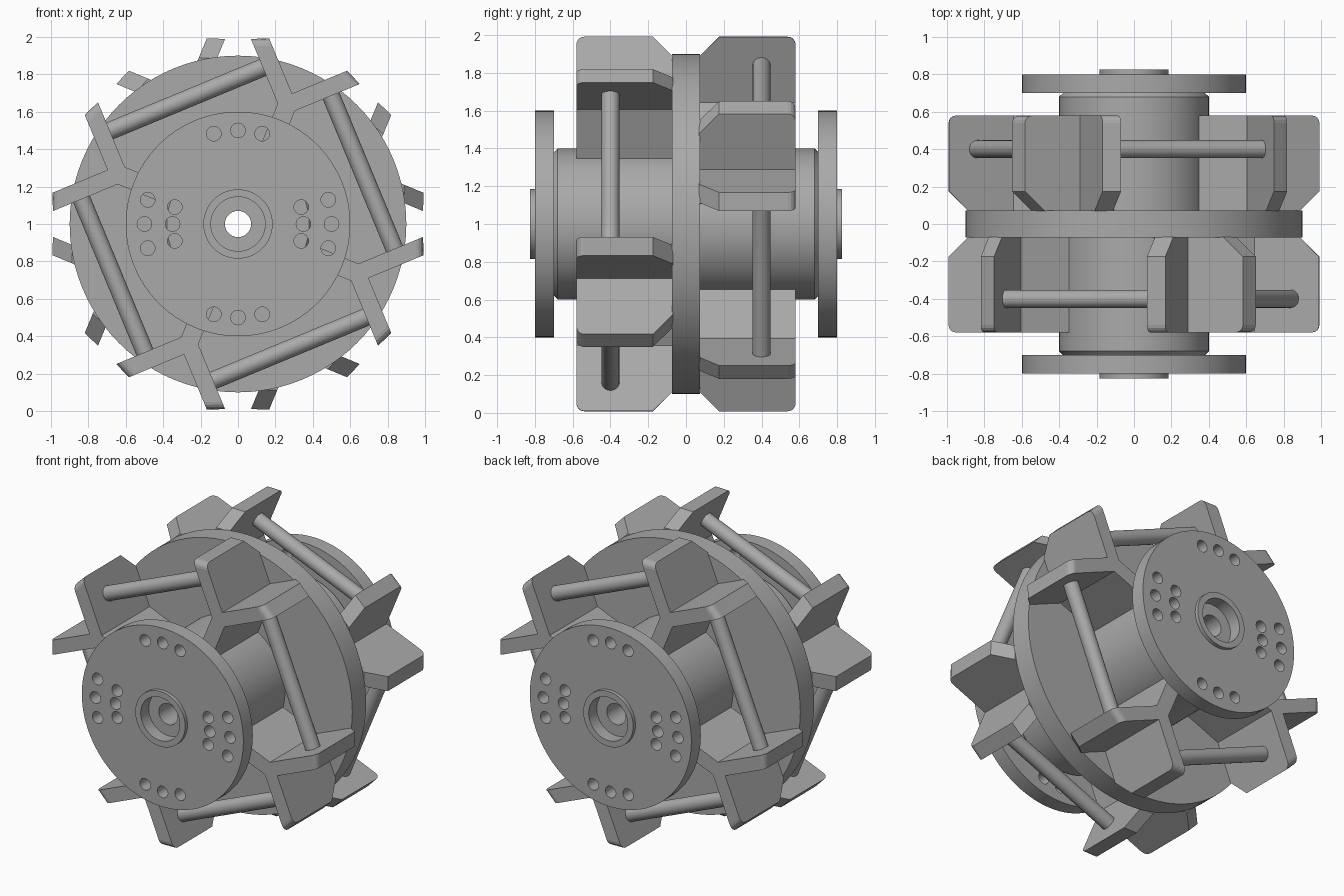
import bpy, bmesh
from math import radians, pi, sin, cos
from mathutils import Matrix, Vector

if "Cube" in bpy.data.objects:
    bpy.data.objects.remove(bpy.data.objects["Cube"])

steel = bpy.data.materials.new("steel_grey")
steel.use_nodes = True
GREY = (0.4, 0.4, 0.4, 1)
steel.diffuse_color = GREY
steel.node_tree.nodes["Principled BSDF"].inputs["Base Color"].default_value = GREY

CENTRE = Vector((0, 0, 1))


def add_object(name, bm, spin=0.0, smooth=True):
    """Store a mesh built around the axle, spun clockwise as seen from the front."""
    bmesh.ops.recalc_face_normals(bm, faces=bm.faces)
    mesh = bpy.data.meshes.new(name)
    bm.to_mesh(mesh)
    bm.free()
    mesh.materials.append(steel)
    obj = bpy.data.objects.new(name, mesh)
    bpy.context.collection.objects.link(obj)
    obj.matrix_world = Matrix.Translation(CENTRE) @ Matrix.Rotation(radians(spin), 4, 'Y')
    if smooth:
        shade(obj)
    return obj


def shade(obj):
    bpy.ops.object.select_all(action='DESELECT')
    bpy.context.view_layer.objects.active = obj
    obj.select_set(True)
    bpy.ops.object.shade_smooth_by_angle(angle=radians(30))


def lathe(name, profile, steps=96, smooth=True):
    """Revolve a closed (radius, y) profile about the axle."""
    bm = bmesh.new()
    rings = []
    for i in range(steps):
        a = 2 * pi * i / steps
        rings.append([bm.verts.new((r * cos(a), y, r * sin(a))) for r, y in profile])
    n = len(profile)
    for i in range(steps):
        p, q = rings[i], rings[(i + 1) % steps]
        for j in range(n):
            k = (j + 1) % n
            bm.faces.new((p[j], p[k], q[k], q[j]))
    return add_object(name, bm, smooth=smooth)


def ring(name, inner, outer, y0, y1, smooth=True):
    return lathe(name, [(inner, y0), (outer, y0), (outer, y1), (inner, y1)], smooth=smooth)


def cylinder(bm, radius, length, matrix, steps=32):
    bmesh.ops.create_cone(bm, cap_ends=True, segments=steps, radius1=radius,
                          radius2=radius, depth=length, matrix=matrix)


# Hub with chamfered ends and a through bore, and the middle disc
half = [(0.07, 0.74), (0.16, 0.74), (0.16, 0.7), (0.38, 0.7), (0.4, 0.68)]
lathe("hub", half + [(r, -y) for r, y in reversed(half)])
ring("middle_disc", 0.3, 0.9, -0.073, 0.073)


# End flanges with bolt holes
def drill(flange, side):
    bm = bmesh.new()
    patterns = [(0.5, (0, 90, 180, 270)), (0.35, (0, 180))]
    for radius, bases in patterns:
        for base in bases:
            for offset in (-15, 0, 15):
                a = radians(base + offset)
                place = Matrix.Translation((radius * cos(a), side * 0.75, radius * sin(a)))
                cylinder(bm, 0.039, 0.3, place @ Matrix.Rotation(pi / 2, 4, 'X'), 24)
    cutter = add_object("bolt_hole_cutter", bm, smooth=False)
    cutter.hide_render = True
    mod = flange.modifiers.new("holes", 'BOOLEAN')
    mod.operation = 'DIFFERENCE'
    mod.solver = 'EXACT'
    mod.object = cutter
    bpy.context.view_layer.objects.active = flange
    bpy.ops.object.modifier_apply(modifier=mod.name)
    bpy.data.objects.remove(cutter)
    shade(flange)


for side, label in ((-1, "front"), (1, "back")):
    flange = ring(label + "_flange", 0.18, 0.6, side * 0.7, side * 0.8, smooth=False)
    drill(flange, side)
    ring(label + "_boss", 0.145, 0.185, side * 0.7, side * 0.825)


# Y-shaped bracket: a stem on the hub and two arms at right angles
def bracket(name, side, spin):
    right = [(0.05, 0.36), (0.05, 0.676), (0.315, 0.941), (0.225, 0.98)]
    outline = right + [(0, 0.755)] + [(-u, v) for u, v in reversed(right)]
    bm = bmesh.new()
    face = bm.faces.new([bm.verts.new((u, side * 0.07, v)) for u, v in outline])
    out = bmesh.ops.extrude_face_region(bm, geom=[face], use_keep_orig=True)
    moved = [g for g in out["geom"] if isinstance(g, bmesh.types.BMVert)]
    bmesh.ops.translate(bm, verts=moved, vec=(0, side * 0.51, 0))
    bmesh.ops.recalc_face_normals(bm, faces=bm.faces)

    def tip_edges(outer):
        return [e for e in bm.edges
                if all(v.co.z > 0.9 and (abs(v.co.y) > 0.3) == outer for v in e.verts)]

    # Large chamfer beside the disc, small round on the free corner
    bmesh.ops.bevel(bm, geom=tip_edges(False), offset=0.105, segments=1,
                    profile=0.5, affect='EDGES')
    free = [e for e in tip_edges(True) if all(abs(v.co.y) > 0.57 for v in e.verts)
            and abs(e.verts[0].co.x) > 0.2 and e.calc_length() < 0.15]
    bmesh.ops.bevel(bm, geom=free, offset=0.04, segments=4, profile=0.5, affect='EDGES')
    add_object(name, bm, spin, smooth=False)


# Round tie rod joining the facing arms of two neighbouring brackets
def tie_rod(name, side, spin):
    bm = bmesh.new()
    place = Matrix.Translation((0, side * 0.4, 0.722)) @ Matrix.Rotation(pi / 2, 4, 'Y')
    cylinder(bm, 0.048, 0.92, place)
    add_object(name, bm, spin)


for side, label, start in ((-1, "front", 22.5), (1, "back", 67.5)):
    for k in range(4):
        bracket(f"{label}_bracket_{k + 1}", side, start + 90 * k)
        tie_rod(f"{label}_tie_rod_{k + 1}", side, start + 45 + 90 * k)
